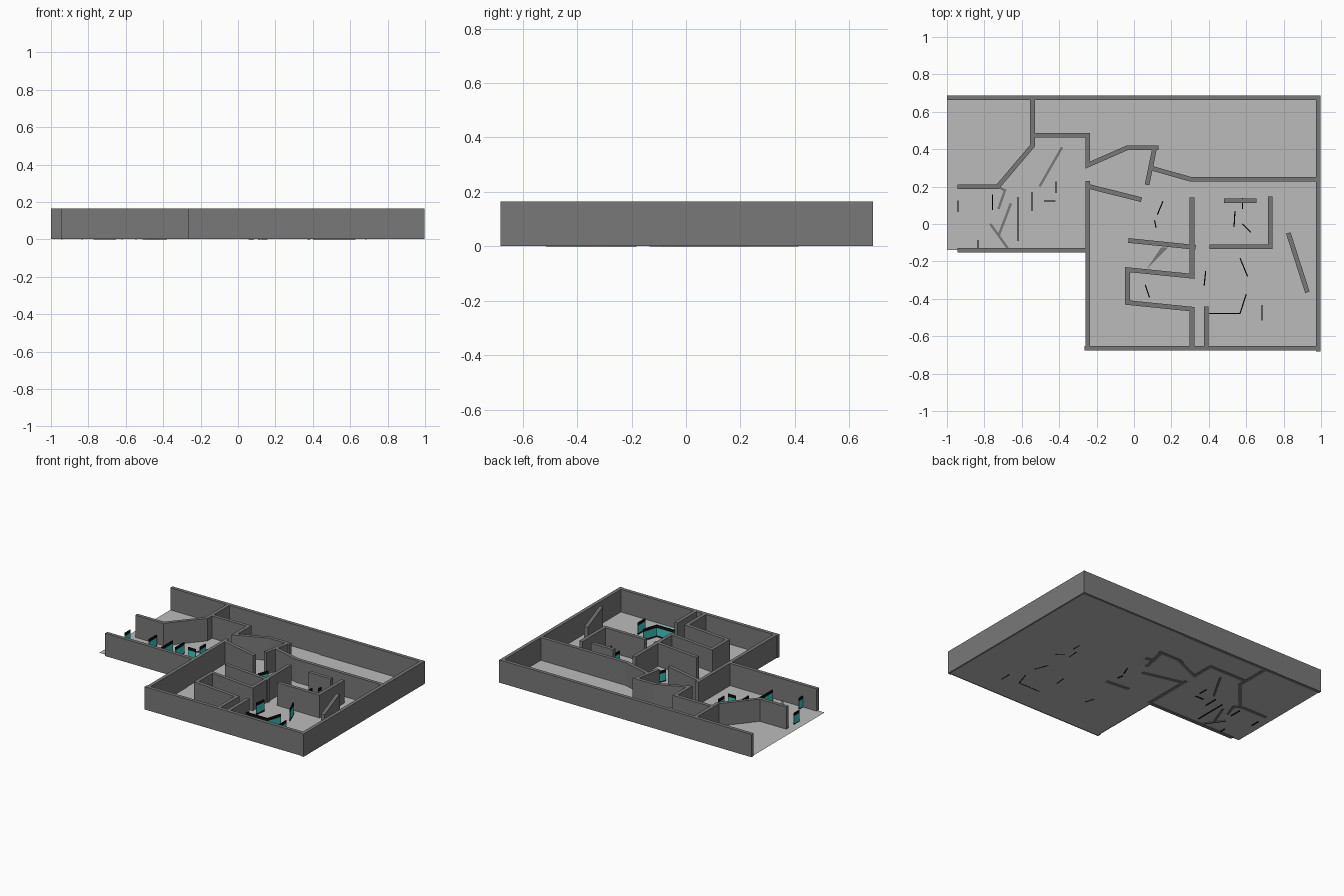
import bpy, bmesh
from mathutils import Vector

if "Cube" in bpy.data.objects:
    bpy.data.objects.remove(bpy.data.objects["Cube"])


def material(name, colour):
    m = bpy.data.materials.new(name)
    m.diffuse_color = colour
    m.use_nodes = True
    m.node_tree.nodes["Principled BSDF"].inputs["Base Color"].default_value = m.diffuse_color
    return m


GREY = material("wall_grey", (0.19, 0.19, 0.19, 1))
FLOOR = material("floor_grey", (0.5, 0.5, 0.5, 0.75))
TEAL = material("panel_teal", (0.05, 0.6, 0.56, 1))
BLACK = material("panel_black", (0.005, 0.005, 0.005, 1))


def finish(name, bm, mat):
    mesh = bpy.data.meshes.new(name)
    bm.to_mesh(mesh)
    bm.free()
    mesh.materials.append(mat)
    ob = bpy.data.objects.new(name, mesh)
    bpy.context.collection.objects.link(ob)
    return ob


def ribbon(name, pts, width, z0, z1, mat):
    """Upright wall of constant thickness along a mitred path."""
    p = [Vector(q) for q in pts]
    bm = bmesh.new()
    rings = []
    for i, c in enumerate(p):
        a = (c - p[i - 1]).normalized() if i else (p[1] - c).normalized()
        b = (p[i + 1] - c).normalized() if i < len(p) - 1 else a
        na, nb = Vector((-a.y, a.x)), Vector((-b.y, b.x))
        m = (na + nb).normalized()
        off = m * (width / 2 / max(m.dot(na), 0.4))
        l, r = c + off, c - off
        rings.append([bm.verts.new((v.x, v.y, z))
                      for v, z in ((l, z0), (r, z0), (r, z1), (l, z1))])
    for s, t in zip(rings, rings[1:]):
        for k in range(4):
            n = (k + 1) % 4
            bm.faces.new((s[k], s[n], t[n], t[k]))
    bm.faces.new(rings[0])
    bm.faces.new(rings[-1][::-1])
    bmesh.ops.recalc_face_normals(bm, faces=bm.faces)
    return finish(name, bm, mat)


def sheet(name, pts, z, mat):
    """Flat floor polygon, listed counter-clockwise so it faces up."""
    bm = bmesh.new()
    bm.faces.new([bm.verts.new((x, y, z)) for x, y in pts])
    return finish(name, bm, mat)


# Overlapping floor sheets
sheet("floor_west", [(-1, -.14), (-.69, -.14), (-.705, .43), (-.73, .67), (-1, .67)], .006, FLOOR)
sheet("floor_middle", [(-.76, -.14), (-.25, -.14), (-.25, -.255), (.06, -.255),
                       (.19, -.13), (.19, .67), (-.76, .67)], .005, FLOOR)
sheet("floor_east", [(-.25, -.665), (.985, -.665), (.985, .67), (.15, .67),
                     (.15, -.14), (-.25, -.14)], .001, FLOOR)

# Full height walls
H = .165
walls = {
    "north_wall": [(-1, .675), (.99, .675)],
    "east_wall": [(.985, -.682), (.985, .688)],
    "south_wall": [(-.265, -.665), (.985, -.665)],
    "west_wall": [(-.247, -.665), (-.247, .23)],
    "entry_south_wall": [(-.945, -.14), (-.247, -.14)],
    "entry_north_wall": [(-.945, .2), (-.728, .2), (-.543, .418), (-.543, .67)],
    "alcove_wall": [(-.543, .475), (-.247, .475), (-.247, .315), (-.037, .407), (.13, .407)],
    "short_door_wall": [(.11, .405), (.07, .21)],
    "corridor_wall": [(.095, .298), (.3, .24), (.98, .24)],
    "angled_divider": [(-.247, .202), (.04, .13)],
    "hall_divider": [(-.03, -.088), (.33, -.125)],
    "inner_room_wall": [(.31, .143), (.31, -.279), (-.035, -.244), (-.035, -.42),
                        (.31, -.455), (.31, -.66)],
    "south_stub_wall": [(.387, -.44), (.387, -.66)],
    "east_room_wall": [(.405, -.122), (.728, -.122), (.728, .148)],
    "east_room_screen": [(.48, .125), (.655, .125)],
    "leaning_divider": [(.825, -.048), (.927, -.365)],
}
for name, pts in walls.items():
    ribbon(name, pts, .025, .002, H, GREY)

# Low floor strips
strips = [[(-.385, .41), (-.505, .2)], [(-.725, .08), (-.69, .18), (-.728, .2)],
          [(-.768, 0), (-.675, -.13)], [(-.658, .11), (-.723, -.06)]]
for i, pts in enumerate(strips):
    ribbon(f"floor_strip_{i + 1}", pts, .013, 0, .01, GREY)
sheet("floor_wedge", [(.065, -.245), (.185, -.125), (.145, -.125)], .008, GREY)

# Low teal display panels with black base and cap
panels = [
    [(-.94, .065), (-.94, .125)], [(-.757, .075), (-.757, .158)],
    [(-.835, -.13), (-.835, -.085)], [(-.62, -.092), (-.62, .145)],
    [(-.545, .07), (-.545, .17)], [(-.417, .165), (-.417, .228)],
    [(-.48, .122), (-.42, .122)], [(.125, .05), (.155, .122)],
    [(.11, .02), (.118, -.02)], [(.535, -.015), (.54, .07)],
    [(.58, 0), (.625, -.045)], [(.58, .08), (.58, .14)],
    [(.375, -.33), (.383, -.252)], [(.567, -.183), (.607, -.28)],
    [(.06, -.325), (.083, -.393)], [(.685, -.515), (.685, -.433)],
    [(.4, -.478), (.567, -.478), (.6, -.375)],
]
for i, pts in enumerate(panels):
    for part, z0, z1, mat in (("base", 0, .012, BLACK), ("panel", .012, .066, TEAL),
                              ("cap", .066, .086, BLACK)):
        ribbon(f"display_{part}_{i + 1}", pts, .006, z0, z1, mat)
